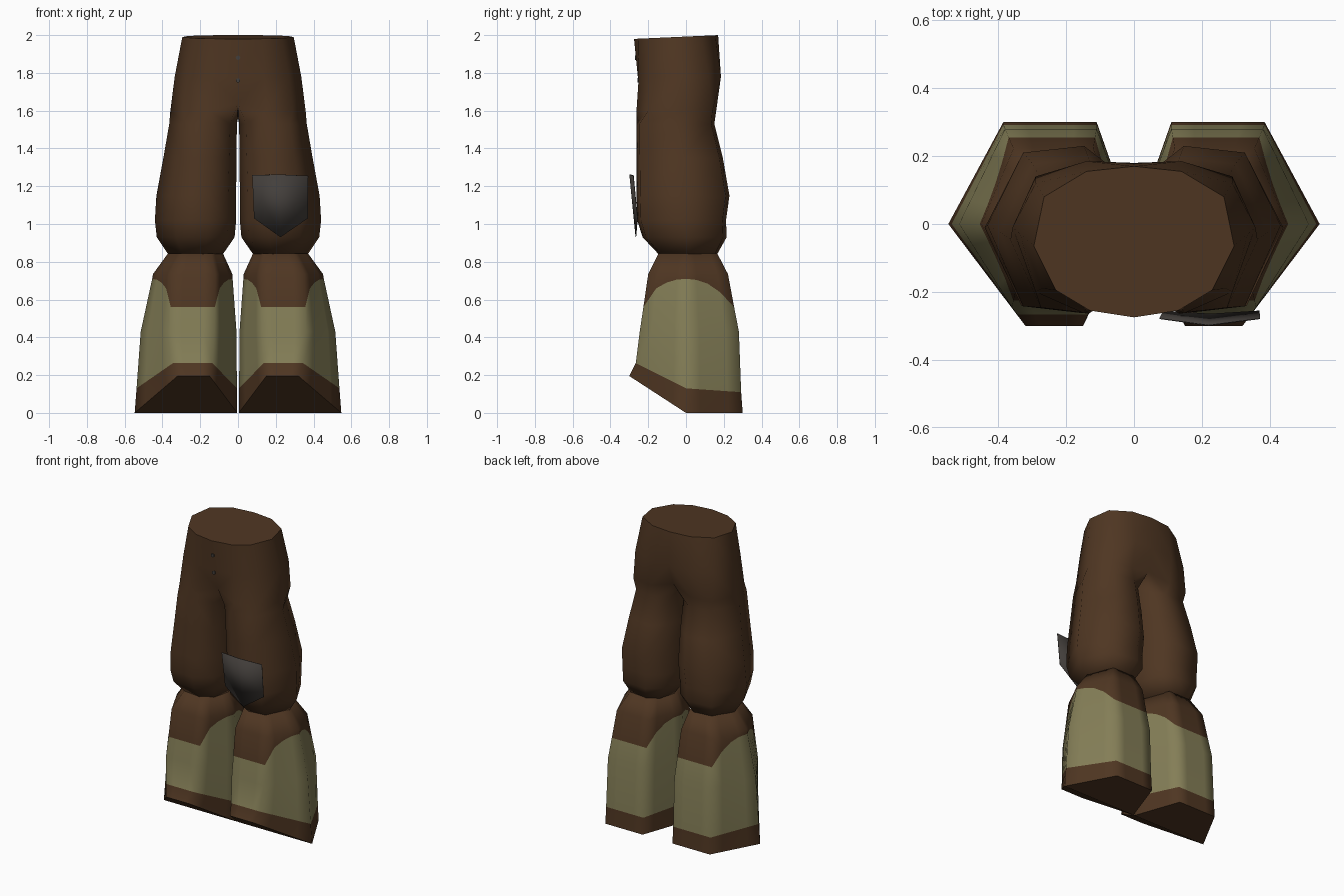
import bpy, bmesh, math

if "Cube" in bpy.data.objects:
    bpy.data.objects.remove(bpy.data.objects["Cube"])


def material(name, rgb):
    m = bpy.data.materials.new(name)
    m.diffuse_color = (*rgb, 1)
    m.use_nodes = True
    m.node_tree.nodes["Principled BSDF"].inputs["Base Color"].default_value = m.diffuse_color
    return m


BROWN = material("brown cloth", (0.078, 0.037, 0.016))
OLIVE = material("olive cloth", (0.231, 0.209, 0.095))
GREY = material("grey patch", (0.056, 0.049, 0.044))


def finish(bm, name, mats, angle, mirror=True):
    """Optionally mirror in x, then turn the bmesh into a smooth object."""
    if mirror:
        bmesh.ops.mirror(bm, geom=bm.verts[:] + bm.edges[:] + bm.faces[:],
                         axis='X', merge_dist=0.0005)
    bmesh.ops.recalc_face_normals(bm, faces=bm.faces[:])
    me = bpy.data.meshes.new(name)
    bm.to_mesh(me)
    bm.free()
    for m in mats:
        me.materials.append(m)
    me.shade_smooth()
    me.set_sharp_from_angle(angle=math.radians(angle))
    ob = bpy.data.objects.new(name, me)
    bpy.context.collection.objects.link(ob)
    return ob


def bridge(bm, a, b, closed=True, mat=0):
    n = len(a)
    for i in range(n if closed else n - 1):
        j = (i + 1) % n
        bm.faces.new((a[i], a[j], b[j], b[i])).material_index = mat


# Trousers: half pelvis rings (back centre round to front centre), then leg rings
bm = bmesh.new()
pelvis = [  # z at the sides, z at the centre line, outline
    (1.99, 1.99, [(0, .17), (.14, .155), (.265, .08), (.295, -.065), (.23, -.195), (.13, -.255), (0, -.275)]),
    (1.78, 1.78, [(0, .18), (.14, .185), (.29, .12), (.335, -.03), (.27, -.19), (.14, -.25), (0, -.255)]),
    (1.60, 1.64, [(0, .135), (.15, .16), (.29, .14), (.358, -.01), (.29, -.2), (.15, -.262), (0, -.215)]),
]
rings = []
for z, zc, pts in pelvis:
    tilt = 0.045 if z > 1.9 else 0
    rings.append([bm.verts.new((x, y, (z if x else zc) + tilt * (y + .05))) for x, y in pts])
bm.faces.new(rings[0])
for a, b in zip(rings, rings[1:]):
    bridge(bm, a, b, closed=False)

shape = [(-.8, .7), (-.35, 1), (.5, .92), (1, .05), (.5, -.92), (-.3, -1), (-.8, -.7), (-1, 0)]
legs = [  # z, inner x, outer x, front y, back y
    (1.53, .006, .364, -.263, .15),
    (1.35, .008, .395, -.263, .195), (1.15, .01, .432, -.262, .23),
    (1.02, .01, .44, -.258, .212), (.93, .018, .43, -.23, .215),
    (.84, .08, .37, -.145, .165),
]
prev = rings[-1] + [bm.verts.new((0, -.03, 1.56))]      # crotch point closes the leg ring
for z, x0, x1, y0, y1 in legs:
    ring = [bm.verts.new(((x0 + x1) / 2 + u * (x1 - x0) / 2,
                          (y0 + y1) / 2 + v * (y1 - y0) / 2, z)) for u, v in shape]
    bridge(bm, prev, ring)
    prev = ring
bm.faces.new(prev)
finish(bm, "trousers", [BROWN], 75)

# Flared lower legs: six-sided, with an olive panel between hem and arch
N = 4


def hexagon(xo, xi, yb, bo, bi, yf, fo, fi):
    """Subdivided outline: outer, back, inner, front corners."""
    c = [(xo, 0), (bo, yb), (bi, yb), (xi, 0), (fi, yf), (fo, yf)]
    out = []
    for i, (x, y) in enumerate(c):
        u, v = c[(i + 1) % 6]
        out += [(x + (u - x) * k / N, y + (v - y) * k / N) for k in range(N)]
    return out


bottom = hexagon(.547, .004, .30, .385, .11, -.30, .32, .15)
hem = hexagon(.537, .006, .292, .385, .11, -.266, .345, .135)
shin = hexagon(.515, .008, .28, .38, .11, -.245, .36, .125)
calf = hexagon(.45, .03, .222, .355, .12, -.2, .35, .12)
knee = hexagon(.37, .08, .165, .30, .14, -.145, .30, .14)


def arch(p, q):
    y = p[1] * .5 + q[1] * .5
    z = .56 + .15 * math.sqrt(max(0, 1 - (y / .222) ** 2))
    t = (z - .43) / .3
    return p[0] + (q[0] - p[0]) * t, p[1] + (q[1] - p[1]) * t, z


rows = [
    [(x, y, max(0, -y) * .65) for x, y in bottom],
    [(x, y, .13 - .5 * y if y < 0 else .13 - .07 * y) for x, y in hem],
    [(x, y, .43) for x, y in shin],
    [arch(p, q) for p, q in zip(shin, calf)],
    [(x, y, .735) for x, y in calf],
    [(x, y, .845) for x, y in knee],
]
bm = bmesh.new()
verts = [[bm.verts.new(p) for p in r] for r in rows]
for (a, b), mat in zip(zip(verts, verts[1:]), (0, 1, 1, 0, 0)):
    bridge(bm, a, b, mat=mat)
bm.faces.new(verts[-1])
finish(bm, "flared_lower_legs", [BROWN, OLIVE], 75)

# Soles: flat at the rear, sloping up towards the front
bm = bmesh.new()
ring = [bm.verts.new(p) for p in rows[0]]
for part in (ring[:3 * N + 1], ring[3 * N:] + ring[:1]):
    bm.faces.new(part)
bmesh.ops.recalc_face_normals(bm, faces=bm.faces[:])
soles = finish(bm, "soles", [BROWN], 20)
for p in soles.data.polygons:
    if p.normal.z > 0:
        p.flip()

# Knee patch: bent pointed plate on one thigh
bm = bmesh.new()
top = [bm.verts.new(p) for p in ((.075, -.28, 1.258), (.22, -.30, 1.262), (.372, -.28, 1.255))]
low = [bm.verts.new(p) for p in ((.085, -.258, 1.03), (.225, -.267, .93), (.37, -.258, 1.03))]
bridge(bm, top, low, closed=False)
patch = finish(bm, "knee_patch", [GREY], 30, mirror=False)
mod = patch.modifiers.new("thickness", 'SOLIDIFY')
mod.thickness = .003

# Fly buttons
for z, y in ((1.88, -.267), (1.76, -.255)):
    bm = bmesh.new()
    bmesh.ops.create_cone(bm, cap_ends=True, segments=8, radius1=.012, radius2=.012, depth=.006)
    button = finish(bm, "fly_button", [GREY], 30, mirror=False)
    button.location = (0, y, z)
    button.rotation_euler.x = math.pi / 2
